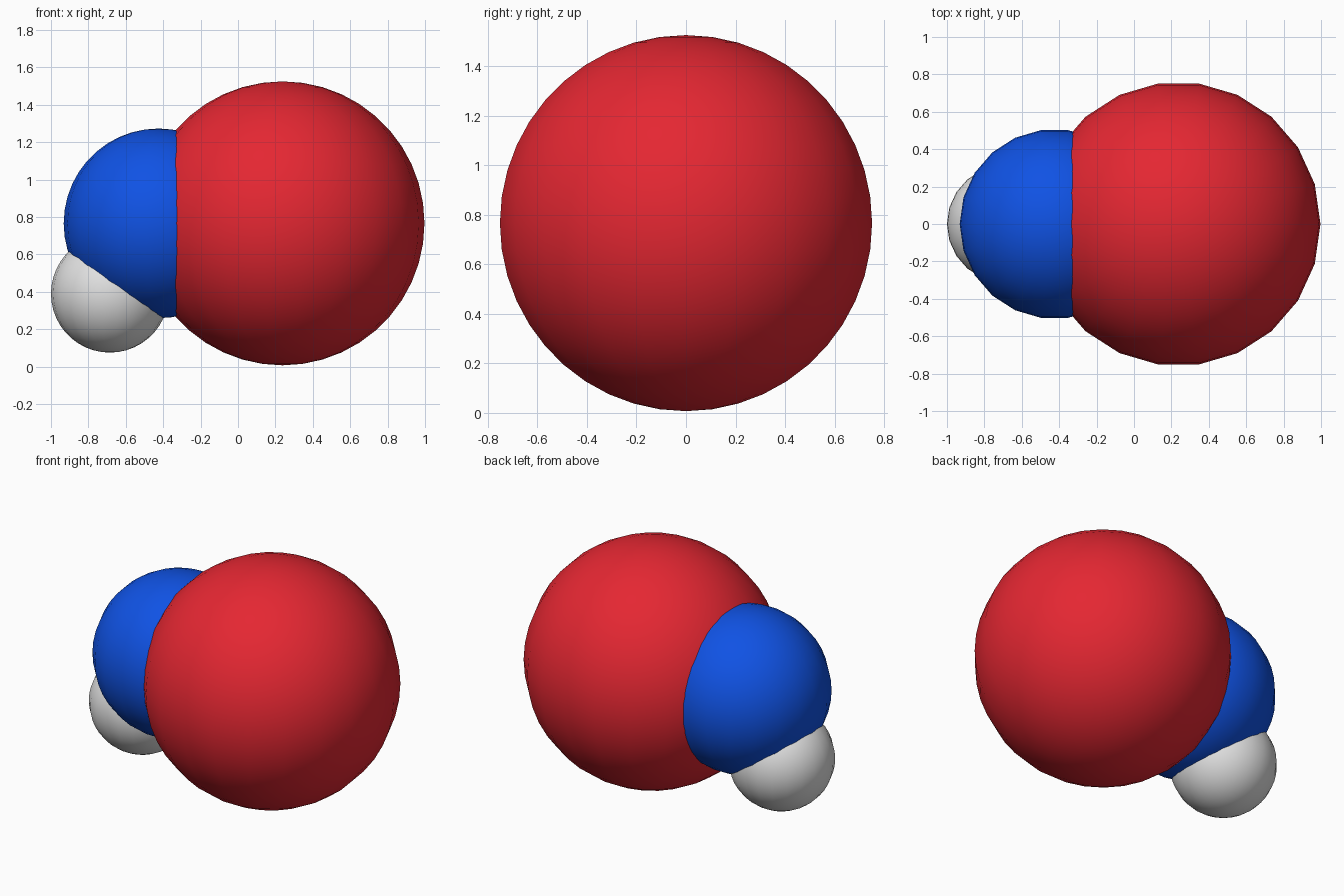
import bpy
import bmesh
import math
from mathutils import Matrix

if "Cube" in bpy.data.objects:
    bpy.data.objects.remove(bpy.data.objects["Cube"])


def material(name, rgb):
    mat = bpy.data.materials.new(name)
    mat.diffuse_color = (*rgb, 1.0)
    mat.use_nodes = True
    mat.node_tree.nodes["Principled BSDF"].inputs["Base Color"].default_value = mat.diffuse_color
    return mat


def ball(name, centre, radius, mat):
    """Smooth sphere with a vertex meridian on the x axis."""
    bm = bmesh.new()
    bmesh.ops.create_uvsphere(bm, u_segments=22, v_segments=22, radius=radius,
                              matrix=Matrix.Rotation(math.pi / 2, 4, 'Z'))
    for face in bm.faces:
        face.smooth = True
    mesh = bpy.data.meshes.new(name)
    bm.to_mesh(mesh)
    bm.free()
    mesh.materials.append(mat)
    obj = bpy.data.objects.new(name, mesh)
    obj.location = centre
    bpy.context.collection.objects.link(obj)
    return obj


# Space-filling molecule: three overlapping balls
ball("large_atom", (0.238, 0, 0.766), 0.759, material("red", (0.78, 0.02, 0.032)))
ball("middle_atom", (-0.425, 0, 0.766), 0.507, material("blue", (0.005, 0.085, 0.78)))
ball("small_atom", (-0.685, 0, 0.39), 0.315, material("light_grey", (0.75, 0.75, 0.75)))
